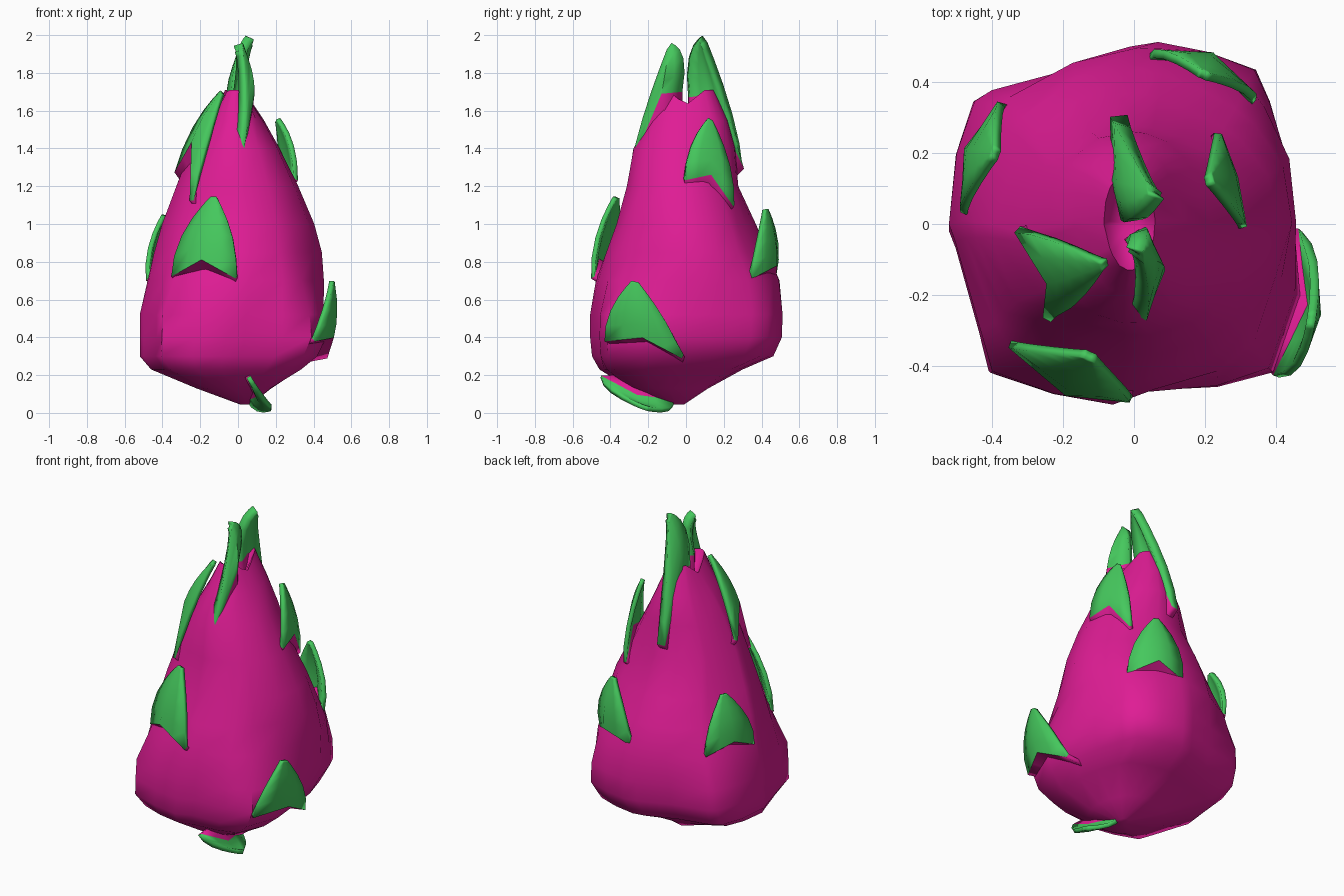
import bpy, math
from mathutils import Vector as V

if "Cube" in bpy.data.objects:
    bpy.data.objects.remove(bpy.data.objects["Cube"])


def material(name, col):
    m = bpy.data.materials.new(name)
    m.diffuse_color = (*col, 1)
    m.use_nodes = True
    m.node_tree.nodes["Principled BSDF"].inputs["Base Color"].default_value = m.diffuse_color
    return m


pink = material("pink_skin", (0.74, 0.012, 0.30))
green = material("green_tip", (0.06, 0.58, 0.11))


def make(name, verts, faces, mats, slots=None, angle=50):
    me = bpy.data.meshes.new(name)
    me.from_pydata(verts, [], faces)
    for m in mats:
        me.materials.append(m)
    if slots:
        me.polygons.foreach_set("material_index", slots)
    ob = bpy.data.objects.new(name, me)
    bpy.context.collection.objects.link(ob)
    bpy.ops.object.select_all(action='DESELECT')
    ob.select_set(True)
    bpy.context.view_layer.objects.active = ob
    bpy.ops.object.shade_smooth_by_angle(angle=math.radians(angle))
    return ob


# Fruit body: irregular outline at the belly, blending to ellipses near the top
outline = [(-.52, 0), (-.5, -.05), (-.43, -.3), (-.4, -.42), (-.22, -.48), (-.05, -.51),
           (.05, -.47), (.25, -.46), (.41, -.42), (.49, -.2), (.47, 0), (.45, .18),
           (.40, .35), (.36, .44), (.22, .49), (.08, .515), (0, .5), (-.18, .43),
           (-.4, .38), (-.45, .35), (-.5, .2)]
# z, x min, x max, y min, y max, ellipse blend
rings = [(.045, .01, .07, -.09, -.01, 1), (.13, -.22, .18, -.30, .12, .6),
         (.23, -.46, .34, -.46, .30, .2), (.30, -.52, .42, -.50, .46, 0),
         (.40, -.52, .47, -.51, .505, 0), (.52, -.52, .47, -.51, .51, .1),
         (.70, -.48, .47, -.48, .50, .7), (.85, -.45, .45, -.43, .44, 1),
         (1.0, -.41, .405, -.38, .38, 1), (1.2, -.33, .32, -.32, .28, 1),
         (1.4, -.25, .225, -.28, .26, 1), (1.55, -.17, .14, -.20, .22, 1),
         (1.67, -.085, .06, -.13, .15, 1)]
# hollows behind the scale tips: direction in degrees, height
dents = [(-110, 1.05), (65, 1.0), (155, 1.0), (-28, .72), (27, 1.48), (215, 1.55)]
verts, faces, n = [], [], len(outline)
for z, x0, x1, y0, y1, e in rings:
    for ox, oy in outline:
        u, v = (ox + .015) / .505, oy / .5125
        r, ang = math.hypot(u, v), math.degrees(math.atan2(oy, ox))
        k = 1 - e + e / r
        for da, dzt in dents:
            off = (ang - da + 180) % 360 - 180
            k *= 1 - .08 * math.exp(-(off / 24) ** 2 - ((z - dzt) / .2) ** 2)
        y = (y0 + y1) / 2 + v * k * (y1 - y0) / 2
        # the two crown scales part at the middle of the top ring
        dz = (min(abs(y), .1) - .05) * .8 if z > 1.6 else 0
        verts.append(((x0 + x1) / 2 + u * k * (x1 - x0) / 2, y, z + dz))
for i in range(len(rings) - 1):
    for j in range(n):
        a, b = i * n + j, i * n + (j + 1) % n
        faces.append((a, b, b + n, a + n))
faces.append(tuple(reversed(range(n))))
top = len(verts)
verts.append((-.01, 0, 1.5))
s = (len(rings) - 1) * n
faces += [(s + j, s + (j + 1) % n, top) for j in range(n)]
make("fruit_body", verts, faces, [pink])


# Scale: blunt green tip above a chevron line, pink root sinking into the body
def scale(name, tip, a, mid, b, face=None, bulge=1.0, thick=.025, puff=.07):
    tip, a, mid, b = V(tip), V(a), V(mid), V(b)
    nor = (b - a).cross(tip - (a + b) / 2).normalized()
    out = V(face) if face else mid - V((0, 0, .8 if mid.z < .8 else mid.z))
    flip = nor.dot(out) < 0
    if flip:
        nor = -nor
    core = V((0, 0, max(.2, min(a.z, b.z) - .3)))
    side = (b - a) / 2
    cols = [-1, -.5, 0, .5, 1]
    rows = [-.4, -.15, 0, .25, .5, .72, .88, .97, 1]
    vs, fs, slots, w = [], [], [], len(cols)
    for t in rows:
        for c in cols:
            base = mid.lerp(b if c > 0 else a, abs(c)) + nor * .008
            if t < 0:
                p = base.lerp(core, -t)
            else:
                p = base.lerp(tip, t) + nor * puff * t * (1 - t)
                p += side * c * (bulge * t * (1 - t) + .09 * t)
            vs.append(p)
    for i in range(len(rows) - 1):
        for j in range(w - 1):
            q = i * w + j
            fs.append((q, q + 1, q + w + 1, q + w))
            slots.append(0 if rows[i] < 0 else 1)
    if flip:
        fs = [f[::-1] for f in fs]
    ob = make(name, vs, fs, [pink, green], slots)
    mod = ob.modifiers.new("thickness", 'SOLIDIFY')
    mod.thickness = thick
    mod.offset = -1


scale("front_scale", (-.13, -.38, 1.145), (-.35, -.34, .72), (-.19, -.475, .81), (-.01, -.495, .71))
scale("right_low_scale", (.51, -.27, .695), (.40, -.43, .38), (.50, -.23, .40), (.465, -.02, .29), None, .7)
scale("bottom_scale", (.175, -.22, .015), (.05, -.45, .19), (.10, -.26, .09), (.05, -.07, .07),
      (.2, -.3, -1), 1.0)
scale("back_scale", (.20, .43, 1.08), (.34, .34, .71), (.22, .475, .78), (.04, .47, .72))
scale("left_scale", (-.40, .20, 1.05), (-.48, .03, .70), (-.47, .21, .78), (-.37, .34, .71))
scale("right_high_scale", (.22, .13, 1.555), (.31, -.01, 1.23), (.285, .13, 1.26), (.24, .25, 1.09))
scale("left_high_scale", (-.09, -.12, 1.70), (-.33, -.02, 1.27), (-.24, -.165, 1.43), (-.25, -.26, 1.12))
scale("top_front_scale", (.025, -.09, 1.94), (.015, -.29, 1.31), (.08, -.13, 1.69), (.01, -.02, 1.70),
      (1, 0, 0), 1.0, .05)
scale("top_back_scale", (.04, .10, 1.98), (-.06, .30, 1.29), (-.055, .12, 1.69), (-.03, .01, 1.67),
      (-1, 0, 0), 1.0, .05)
